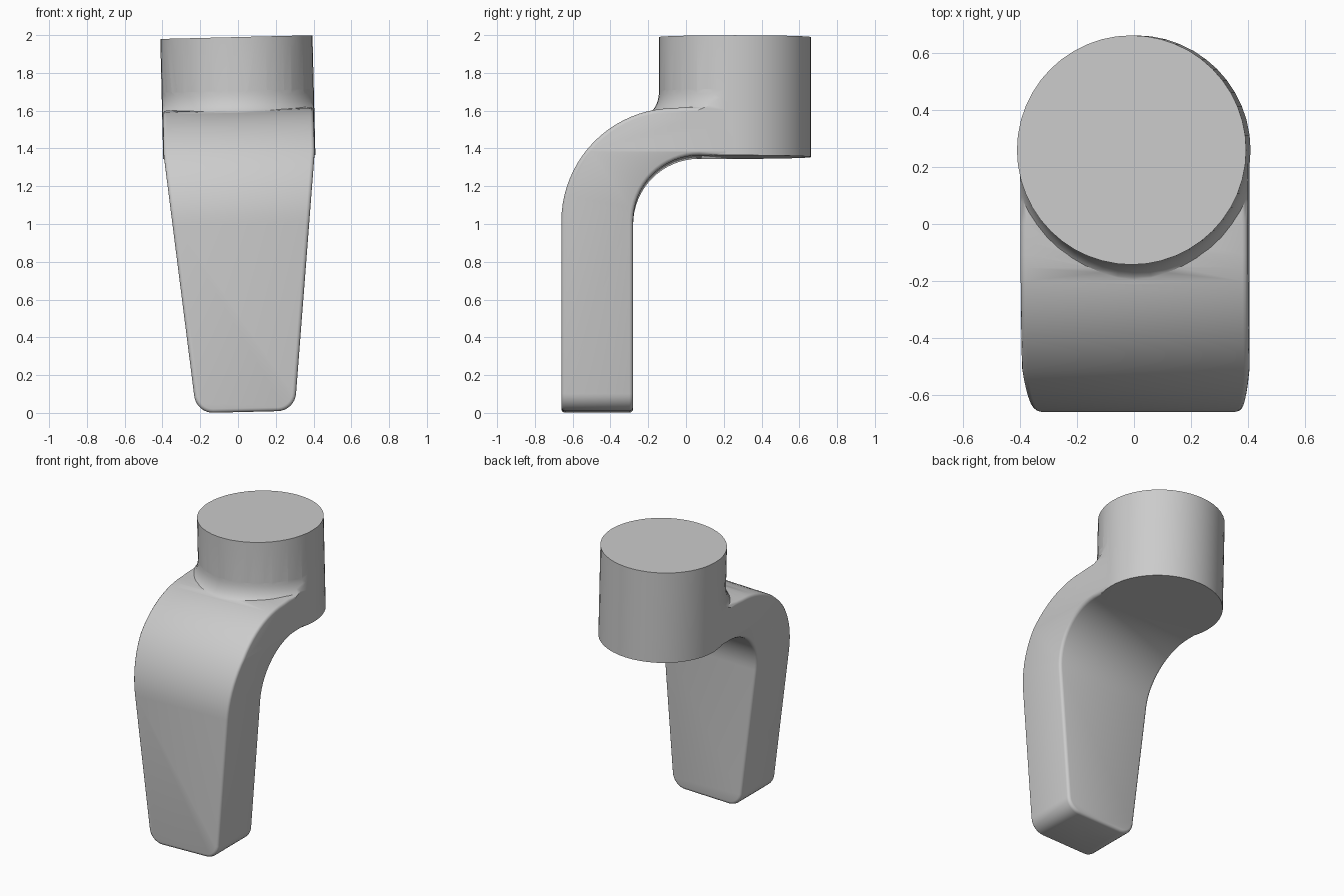
import bpy, bmesh, math
from mathutils import Matrix

cube = bpy.data.objects.get("Cube")
if cube:
    bpy.data.objects.remove(cube, do_unlink=True)

POST_Y, POST_R, POST_TOP, UNDERSIDE = 0.26, 0.403, 1.985, 1.35
SIDES = 48

grey = bpy.data.materials.new("plain grey")
grey.use_nodes = True
colour = (0.6, 0.6, 0.6, 1)
grey.diffuse_color = colour
grey.node_tree.nodes["Principled BSDF"].inputs["Base Color"].default_value = colour


def add_object(name, bm):
    bmesh.ops.recalc_face_normals(bm, faces=bm.faces)
    mesh = bpy.data.meshes.new(name)
    bm.to_mesh(mesh)
    bm.free()
    mesh.materials.append(grey)
    obj = bpy.data.objects.new(name, mesh)
    bpy.context.collection.objects.link(obj)
    return obj


def prism(name, points, offset):
    """Closed outline pushed along the offset vector."""
    bm = bmesh.new()
    face = bm.faces.new([bm.verts.new(p) for p in points])
    out = bmesh.ops.extrude_face_region(bm, geom=[face])
    moved = [v for v in out["geom"] if isinstance(v, bmesh.types.BMVert)]
    bmesh.ops.translate(bm, verts=moved, vec=offset)
    return add_object(name, bm)


def lathe(name, profile):
    """Closed ring profile turned around the post axis."""
    bm = bmesh.new()
    rings = []
    for i in range(SIDES):
        a = math.tau * i / SIDES
        rings.append([bm.verts.new((r * math.cos(a), POST_Y + r * math.sin(a), z))
                      for r, z in profile])
    n = len(profile)
    for i in range(SIDES):
        a, b = rings[i], rings[(i + 1) % SIDES]
        for j in range(n):
            k = (j + 1) % n
            bm.faces.new((a[j], a[k], b[k], b[j]))
    return add_object(name, bm)


def arc(cx, cz, r, start, end, steps):
    angles = [math.radians(start + (end - start) * i / steps) for i in range(steps + 1)]
    return [(cx + r * math.cos(a), cz + r * math.sin(a)) for a in angles]


def activate(obj):
    bpy.ops.object.select_all(action="DESELECT")
    obj.select_set(True)
    bpy.context.view_layer.objects.active = obj


def apply(obj, kind, **settings):
    mod = obj.modifiers.new(kind.title(), kind)
    for key, value in settings.items():
        setattr(mod, key, value)
    activate(obj)
    bpy.ops.object.modifier_apply(modifier=mod.name)


def boolean(obj, other, operation):
    apply(obj, "BOOLEAN", object=other, operation=operation, solver="EXACT")


# Curved arm: side profile, from the foot up and over to the post
side = [(-0.66, 0)] + arc(-0.06, 1.0, 0.6, 180, 90, 20)
side += [(0.0, 1.605), (0.3, 1.61), (0.3, UNDERSIDE)]
side += arc(0.07, 1.0, UNDERSIDE - 1, 90, 180, 16) + [(-0.28, 0)]
arm = prism("bracket", [(-0.6, y, z) for y, z in side], (1.2, 0, 0))

# Tapered front outline with rounded foot corners
right = arc(0.17, 0.1, 0.1, -90, -6, 8) + [(0.4, 1.37), (0.4, 1.8)]
outline = right + [(-x, z) for x, z in reversed(right)]
taper = prism("taper_cutter", [(x, -1, z) for x, z in outline], (0, 1.4, 0))
blend_clip = prism("blend_cutter", [(x, -1, z) for x, z in outline], (0, 1 + POST_Y, 0))
boolean(arm, taper, "INTERSECT")
apply(arm, "BEVEL", width=0.02, segments=3, limit_method="ANGLE",
      angle_limit=math.radians(45))

# Concave blend between the arm and the post
flare = [(0.473 - 0.07 * math.cos(t), 1.70 - 0.12 * math.sin(t))
         for t in [math.pi / 2 * i / 8 for i in range(9)]]
blend = lathe("post_blend", [(0.3, 1.70)] + flare + [(0.473, 1.5), (0.3, 1.5)])
boolean(blend, blend_clip, "INTERSECT")

# Round post
bm = bmesh.new()
bmesh.ops.create_cone(
    bm, cap_ends=True, segments=SIDES, radius1=POST_R, radius2=POST_R,
    depth=POST_TOP - UNDERSIDE,
    matrix=Matrix.Translation((0, POST_Y, (POST_TOP + UNDERSIDE) / 2)))
post = add_object("post", bm)

# Fuse the parts and remove the helpers
boolean(arm, blend, "UNION")
boolean(arm, post, "UNION")
for helper in (taper, blend_clip, blend, post):
    bpy.data.objects.remove(helper, do_unlink=True)

# Slight sideways lean
arm.data.transform(Matrix.Translation((0.04, 0, 0.005)) @ Matrix.Rotation(-0.0245, 4, "Y"))
activate(arm)
bpy.ops.object.shade_smooth_by_angle(angle=math.radians(32))
